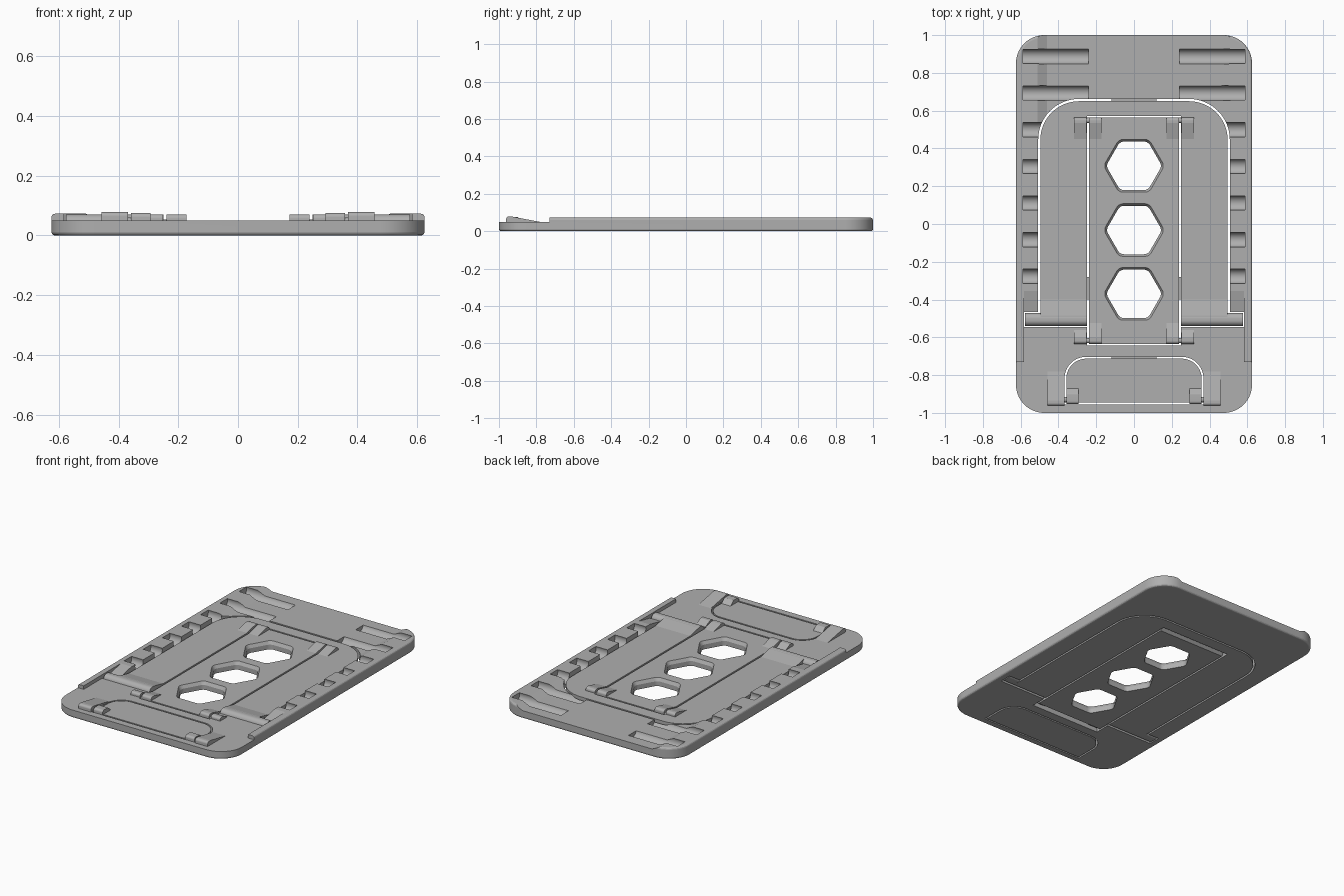
import bpy, bmesh, math
from mathutils import Vector

cube = bpy.data.objects.get("Cube")
if cube:
    bpy.data.objects.remove(cube, do_unlink=True)

grey = bpy.data.materials.new("plain grey")
grey.use_nodes = True
colour = (0.43, 0.43, 0.43, 1)
grey.diffuse_color = colour
grey.node_tree.nodes["Principled BSDF"].inputs["Base Color"].default_value = colour

TOP = 0.05      # plate surface
RAIL = 0.073    # side rail surface


def rounded(points, radii, steps=16):
    """Closed 2D outline with each corner replaced by an arc."""
    out, n = [], len(points)
    for i, r in enumerate(radii):
        p = Vector(points[i])
        a = (Vector(points[i - 1]) - p).normalized()
        b = (Vector(points[(i + 1) % n]) - p).normalized()
        if r == 0:
            out.append(tuple(p))
            continue
        half = a.angle(b) / 2
        centre = p + (a + b).normalized() * r / math.sin(half)
        start = p + a * r / math.tan(half) - centre
        end = p + b * r / math.tan(half) - centre
        sweep = start.angle(end)
        for k in range(steps + 1):
            t = k / steps
            v = (start * math.sin((1 - t) * sweep) + end * math.sin(t * sweep)) / math.sin(sweep)
            out.append(tuple(centre + v))
    return out


def rect(x, y0, y1, front=0, back=0):
    return rounded([(-x, y0), (x, y0), (x, y1), (-x, y1)], [front, front, back, back])


def solid(name, rings):
    """Closed mesh lofted through rings of equal length."""
    bm = bmesh.new()
    loops = [[bm.verts.new(p) for p in ring] for ring in rings]
    n = len(loops[0])
    for low, high in zip(loops, loops[1:]):
        for i in range(n):
            j = (i + 1) % n
            bm.faces.new((low[i], low[j], high[j], high[i]))
    bm.faces.new(loops[0])
    bm.faces.new(loops[-1])
    bmesh.ops.recalc_face_normals(bm, faces=bm.faces)
    mesh = bpy.data.meshes.new(name)
    bm.to_mesh(mesh)
    bm.free()
    mesh.materials.append(grey)
    ob = bpy.data.objects.new(name, mesh)
    bpy.context.collection.objects.link(ob)
    return ob


def slab(name, outline, z0, z1):
    return solid(name, [[(x, y, z) for x, y in outline] for z in (z0, z1)])


def bar(name, profile, x0, x1):
    """Profile in y and z, drawn out along x."""
    return solid(name, [[(x, y, z) for y, z in profile] for x in (x0, x1)])


def circle(y, z, r, n=64):
    return [(y + r * math.cos(2 * math.pi * i / n), z + r * math.sin(2 * math.pi * i / n))
            for i in range(n)]


def apply(ob, mod):
    bpy.context.view_layer.objects.active = ob
    bpy.ops.object.modifier_apply(modifier=mod.name)


def combine(ob, other, operation="DIFFERENCE"):
    mod = ob.modifiers.new("combine", "BOOLEAN")
    mod.operation, mod.solver, mod.object = operation, "EXACT", other
    apply(ob, mod)
    bpy.data.objects.remove(other, do_unlink=True)


# Body: thick rounded plate, lowered everywhere except the side rails
body = slab("body", rect(0.625, -1, 1, 0.15, 0.15), 0, RAIL)
mod = body.modifiers.new("soft rim", "BEVEL")
mod.width, mod.segments, mod.limit_method, mod.angle_limit = 0.012, 3, "ANGLE", math.radians(60)
apply(body, mod)
trough = [(-0.46, TOP), (0.46, TOP), (0.51, RAIL), (0.51, 0.1), (-0.51, 0.1), (-0.51, RAIL)]
combine(body, solid("cutter", [[(x, y, z) for x, z in trough] for y in (-0.6, 1.1)]))
ramp = [(-1.1, TOP), (-0.46, TOP), (-0.35, RAIL + 0.001), (-0.35, 0.1), (-1.1, 0.1)]
combine(body, bar("cutter", ramp, -0.583, 0.583))
combine(body, slab("cutter", rect(0.7, -1.1, -0.73), TOP, 0.1))

# Openings for the folding parts
combine(body, slab("cutter", rect(0.507, -0.5, 0.662, 0, 0.215), -0.1, 0.2))
combine(body, slab("cutter", rect(0.583, -0.545, -0.466), -0.1, 0.2))
combine(body, slab("cutter", rect(0.25, -0.644, -0.4), -0.1, 0.2))
combine(body, slab("cutter", rect(0.368, -0.956, -0.703, 0, 0.115), -0.1, 0.2))

# Rod notches: short along the rails, long across the back
for i in range(7):
    y = -0.277 + i * 0.194
    inner = 0.24 if i > 4 else 0.49
    for x0, x1 in ((inner, 0.588), (-0.588, -inner)):
        combine(body, bar("cutter", circle(y, 0.06, 0.04), x0, x1))

# Support frame with a rod at its front end
frame = slab("support_frame", rect(0.496, -0.505, 0.65, 0, 0.205), 0, TOP)
rise = [(-0.505, 0.02), (-0.40, 0.02), (-0.40, TOP), (-0.485, 0.069), (-0.505, 0.07)]
combine(frame, bar("rise", rise, -0.4955, 0.4955), "UNION")
rod = rounded([(-0.54, 0.001), (-0.471, 0.001), (-0.471, 0.071), (-0.54, 0.071)],
              [0.015, 0.015, 0.03, 0.03])
combine(frame, bar("rod", rod, -0.576, 0.576), "UNION")
combine(frame, slab("cutter", rect(0.25, -0.7, 0.573), -0.1, 0.2))

# Centre panel with three rounded hexagon windows
ends = [(-0.634, TOP), (-0.634, 0.03), (-0.605, 0), (0.535, 0), (0.563, 0.03), (0.563, TOP)]
panel = bar("centre_panel", ends, -0.239, 0.239)


def hexagon(cy, r, z):
    corners = [(r * math.cos(math.pi * i / 3), cy + r * math.sin(math.pi * i / 3)) for i in range(6)]
    return [(x, y, z) for x, y in rounded(corners, [0.25 * r] * 6, 10)]


for cy in (0.308, -0.032, -0.37):
    combine(panel, solid("cutter", [hexagon(cy, 0.148, -0.1), hexagon(cy, 0.148, 0.03),
                                    hexagon(cy, 0.161, TOP), hexagon(cy, 0.161, 0.1)]))

# Front flap
flap = slab("front_flap", rect(0.358, -0.946, -0.713, 0, 0.105), 0, TOP)

parts = [body, frame, panel, flap]


def knuckle(name, tail, near, far, height, x0, x1):
    """Sloped hinge bump that rises from tail to a rounded end at far."""
    profile = rounded([(tail, TOP), (near, height), (far, height), (far, 0.02), (tail, 0.02)],
                      [0, 0.006, 0.015, 0, 0], 12)
    parts.append(bar(name, profile, x0, x1))


for side, s in (("left", 1), ("right", -1)):
    # Panel hinges at the back and front
    for end, tail, near, far in (("back", 0.45, 0.535, 0.563), ("front", -0.525, -0.60, -0.634)):
        knuckle(f"{side}_{end}_panel_knuckle", tail, near, far, 0.071, s * 0.172, s * 0.239)
        outer_tail = tail if end == "back" else -0.56
        knuckle(f"{side}_{end}_outer_knuckle", outer_tail, near, far, 0.071, s * 0.251, s * 0.317)
        parts.append(bar(f"{side}_{end}_hinge_pin", circle((near + far) / 2, 0.04, 0.014, 32),
                         s * 0.2, s * 0.29))
    # Front flap hinges
    knuckle(f"{side}_flap_knuckle", -0.87, -0.90, -0.953, 0.076, s * 0.293, s * 0.358)
    knuckle(f"{side}_flap_bracket", -0.78, -0.935, -0.962, 0.079, s * 0.369, s * 0.458)
    parts.append(bar(f"{side}_flap_pin", circle(-0.93, 0.045, 0.015, 32), s * 0.33, s * 0.40))
    # Side catch of the panel
    catch = [(-0.40, 0.015), (-0.28, 0.015), (-0.28, 0.035), (-0.40, 0.035)]
    parts.append(bar(f"{side}_panel_catch", catch, s * 0.235, s * 0.255))

# Catches in the frame and flap gaps
for name, y in (("frame_catch", 0.656), ("flap_catch", -0.708)):
    parts.append(slab(name, rect(0.12, y - 0.008, y + 0.008), 0.015, 0.035))

# Smooth the arcs, keep every real edge crisp
bpy.ops.object.select_all(action="DESELECT")
for ob in parts:
    ob.select_set(True)
bpy.context.view_layer.objects.active = body
bpy.ops.object.shade_smooth_by_angle(angle=math.radians(8))
